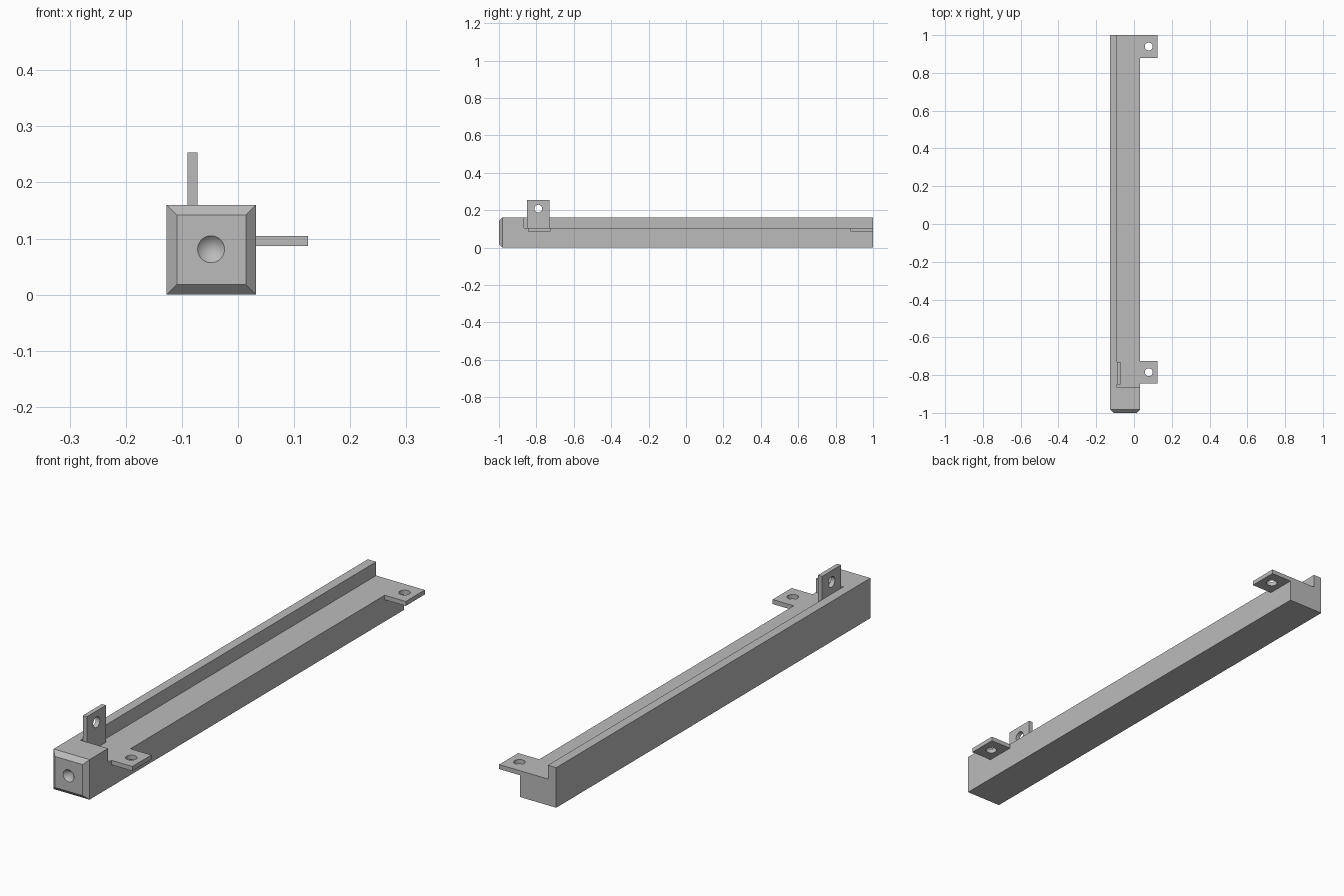
import bpy
from math import pi
from mathutils import Vector

if "Cube" in bpy.data.objects:
    bpy.data.objects.remove(bpy.data.objects["Cube"], do_unlink=True)

grey = bpy.data.materials.new("plain grey")
grey.use_nodes = True
grey.diffuse_color = (0.5, 0.5, 0.5, 1)
grey.node_tree.nodes["Principled BSDF"].inputs["Base Color"].default_value = (0.5, 0.5, 0.5, 1)

# Main dimensions
LEFT, RIGHT, TOP = -0.127, 0.032, 0.16
WALL, FLOOR, BLOCK = -0.09, 0.105, -0.865
CHAMFER, PLATE, HOLE = 0.018, 0.018, 0.021


def box(name, low, high):
    low, high = Vector(low), Vector(high)
    bpy.ops.mesh.primitive_cube_add(size=1, location=(low + high) / 2)
    obj = bpy.context.object
    obj.name = name
    obj.scale = high - low
    bpy.ops.object.transform_apply(location=True, rotation=True, scale=True)
    obj.data.materials.append(grey)
    return obj


def cut(obj, cutter):
    cutter.hide_render = True
    if not cutter.data.materials:
        cutter.data.materials.append(grey)
    mod = obj.modifiers.new("cut", "BOOLEAN")
    mod.operation, mod.object, mod.solver = "DIFFERENCE", cutter, "EXACT"
    bpy.context.view_layer.objects.active = obj
    bpy.ops.object.modifier_apply(modifier=mod.name)
    bpy.data.objects.remove(cutter, do_unlink=True)


def drill(obj, centre, rotation=(0, 0, 0)):
    bpy.ops.mesh.primitive_cylinder_add(vertices=32, radius=HOLE, depth=0.1,
                                        location=centre, rotation=rotation)
    cut(obj, bpy.context.object)


def smooth(obj):
    bpy.ops.object.select_all(action="DESELECT")
    obj.select_set(True)
    bpy.context.view_layer.objects.active = obj
    bpy.ops.object.shade_smooth_by_angle(angle=pi / 6)


# Long bar with its front end chamfered on all four sides
bar = box("bar", (LEFT, -1, 0), (RIGHT, 1, TOP))
bevel = bar.modifiers.new("chamfer", "BEVEL")
bevel.width, bevel.segments, bevel.limit_method = CHAMFER, 1, "WEIGHT"
weights = bar.data.attributes.new("bevel_weight_edge", "FLOAT", "EDGE")
for edge in bar.data.edges:
    if all(bar.data.vertices[v].co.y < 0 for v in edge.vertices):
        weights.data[edge.index].value = 1
bpy.ops.object.modifier_apply(modifier=bevel.name)

# Open step behind the end block, leaving one tall wall
cut(bar, box("step_cutter", (WALL, BLOCK, FLOOR), (0.3, 1.2, 0.3)))

# Conical centre hole in the front end
bpy.ops.mesh.primitive_cone_add(vertices=48, radius1=0.048, radius2=0, depth=0.05,
                                location=(-0.048, -1, 0.081), rotation=(-pi / 2, 0, 0))
cut(bar, bpy.context.object)
smooth(bar)

# Flat side tabs, flush with the floor of the step
for name, y in (("back_side_tab", 0.94), ("front_side_tab", -0.785)):
    tab = box(name, (RIGHT, y - 0.06, FLOOR - PLATE), (0.125, y + 0.06, FLOOR))
    drill(tab, (0.078, y, FLOOR))
    smooth(tab)

# Upright tab against the wall
tab = box("upright_tab", (WALL, -0.85, FLOOR), (WALL + PLATE, -0.73, 0.253))
drill(tab, (WALL, -0.79, 0.208), (0, pi / 2, 0))
smooth(tab)
